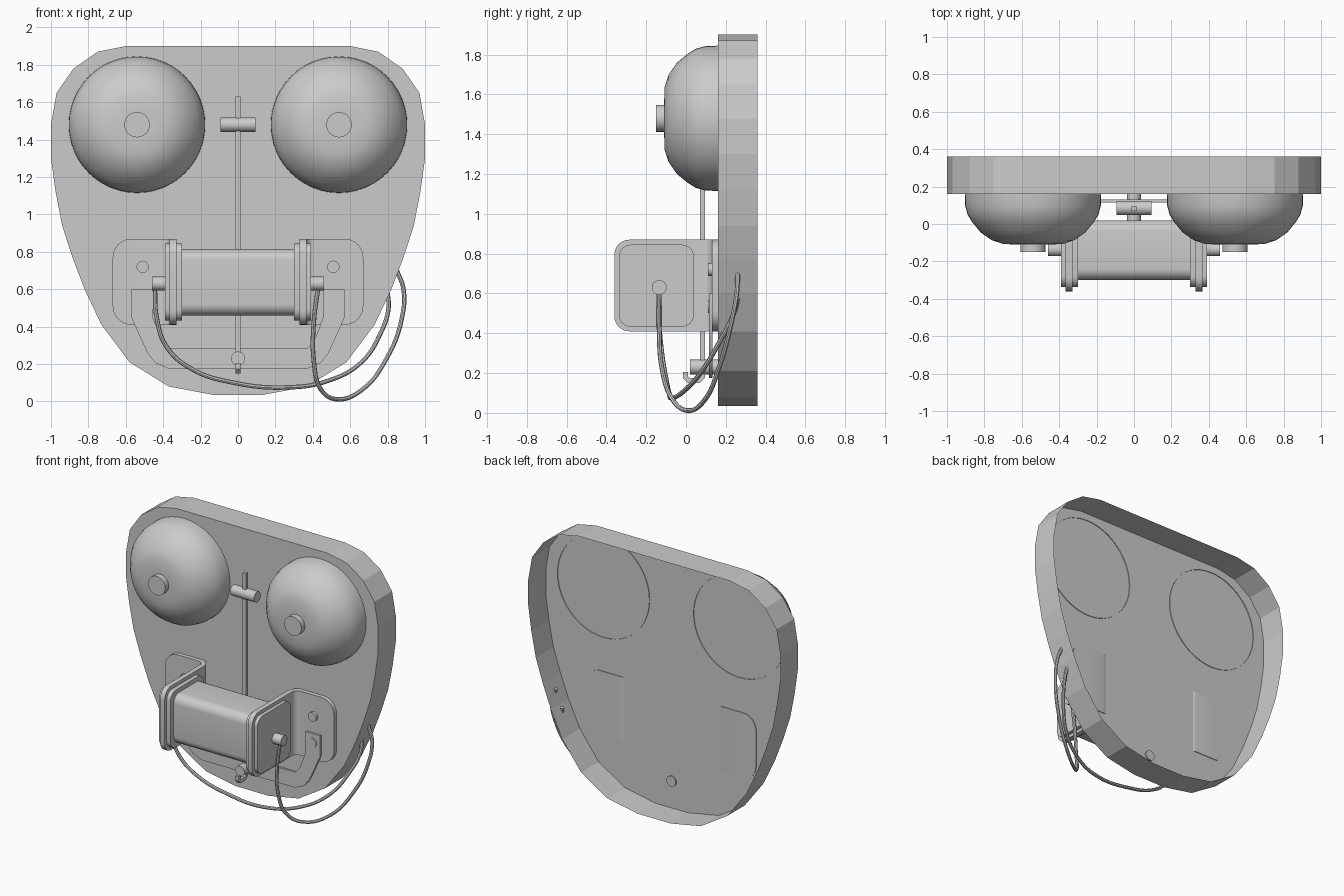
import bpy, bmesh
from math import sin, cos, pi, sqrt, radians

if "Cube" in bpy.data.objects:
    bpy.data.objects.remove(bpy.data.objects["Cube"])


def make(name, verts, faces, angle=30):
    me = bpy.data.meshes.new(name)
    me.from_pydata(verts, [], faces)
    bm = bmesh.new()
    bm.from_mesh(me)
    bmesh.ops.recalc_face_normals(bm, faces=bm.faces)
    bm.to_mesh(me)
    bm.free()
    ob = bpy.data.objects.new(name, me)
    bpy.context.collection.objects.link(ob)
    bpy.ops.object.select_all(action='DESELECT')
    ob.select_set(True)
    bpy.context.view_layer.objects.active = ob
    if angle:
        bpy.ops.object.shade_smooth_by_angle(angle=radians(angle))
    return ob


def prism(name, pts, axis, a, b, angle=30, caps=(True, True)):
    """Extrude a closed outline from a to b: (y, z) points along x, or (x, z) points along y."""
    n = len(pts)
    place = (lambda u, v, t: (t, u, v)) if axis == 'x' else (lambda u, v, t: (u, t, v))
    verts = [place(u, v, t) for t in (a, b) for u, v in pts]
    faces = [(i, (i + 1) % n, n + (i + 1) % n, n + i) for i in range(n)]
    if caps[0]:
        faces.append(tuple(range(n)))
    if caps[1]:
        faces.append(tuple(range(n, 2 * n)))
    return make(name, verts, faces, angle)


def circle(cu, cv, r, n=24):
    return [(cu + r * cos(2 * pi * i / n), cv + r * sin(2 * pi * i / n)) for i in range(n)]


def rounded(u0, u1, v0, v1, r, n=6):
    pts = []
    for k, (cu, cv) in enumerate([(u1 - r, v1 - r), (u0 + r, v1 - r), (u0 + r, v0 + r), (u1 - r, v0 + r)]):
        for i in range(n + 1):
            t = pi / 2 * (k + i / n)
            pts.append((cu + r * cos(t), cv + r * sin(t)))
    return pts


def mirrored(half):
    return half + [(-x, z) for x, z in reversed(half)]


def lathe_y(name, cx, cz, profile, n=48):
    """Revolve (radius, y) points around a y axis; the last point closes with a cap."""
    verts, faces = [], []
    for r, y in profile:
        verts += [(u, y, v) for u, v in circle(cx, cz, r, n)]
    for k in range(len(profile) - 1):
        for i in range(n):
            j = (i + 1) % n
            faces.append((k * n + i, k * n + j, k * n + n + j, k * n + n + i))
    faces.append(tuple(range(len(verts) - n, len(verts))))
    return make(name, verts, faces, 40)


def wire(name, pts):
    cu = bpy.data.curves.new(name, 'CURVE')
    cu.dimensions = '3D'
    cu.bevel_depth = 0.012
    cu.bevel_resolution = 2
    cu.resolution_u = 6
    cu.use_fill_caps = True
    sp = cu.splines.new('BEZIER')
    sp.bezier_points.add(len(pts) - 1)
    for bp, p in zip(sp.bezier_points, pts):
        bp.co = p
        bp.handle_left_type = bp.handle_right_type = 'AUTO'
    ob = bpy.data.objects.new(name, cu)
    bpy.context.collection.objects.link(ob)
    bpy.ops.object.select_all(action='DESELECT')
    ob.select_set(True)
    bpy.context.view_layer.objects.active = ob
    bpy.ops.object.convert(target='MESH')
    bpy.ops.object.shade_smooth_by_angle(angle=radians(40))


# Base: faceted thin shell, open at the back
base = mirrored([(0.60, 1.90), (0.75, 1.87), (0.88, 1.78), (0.97, 1.65), (1.0, 1.48), (1.0, 1.30),
                 (0.975, 1.12), (0.94, 0.94), (0.885, 0.77), (0.82, 0.60), (0.73, 0.41),
                 (0.58, 0.21), (0.37, 0.08), (0.13, 0.035)])
prism("base_shell", base, 'y', 0.16, 0.36, angle=0, caps=(True, False))


# Angle bracket: side plate, bend and flange as one bent strip with rounded ends
def bracket(name, s):
    x0, y0, y1, x1, bend = 0.3475, -0.36, 0.1475, 0.67, 0.06
    zc, half = 0.64, 0.23

    def drop(d, r):
        return half - r + sqrt(max(0, r * r - (r - d) ** 2)) if d < r else half
    steps = [1 - cos(pi / 2 * i / 6) for i in range(7)]
    cols = [(x0, y0 + 0.075 * t, drop(0.075 * t, 0.075)) for t in steps]
    cols += [(x0 + bend * (1 - cos(pi / 2 * i / 6)), y1 - bend + bend * sin(pi / 2 * i / 6), half)
             for i in range(7)]
    cols += [(x1 - 0.1 * t, y1, drop(0.1 * t, 0.1)) for t in reversed(steps)]
    verts = [(s * x, y, zc + e * h) for x, y, h in cols for e in (-1, 1)]
    faces = [(2 * i, 2 * i + 2, 2 * i + 3, 2 * i + 1) for i in range(len(cols) - 1)]
    ob = make(name, verts, faces)
    mod = ob.modifiers.new("thickness", 'SOLIDIFY')
    mod.thickness = 0.035
    mod.offset = 0
    bpy.ops.object.modifier_apply(modifier=mod.name)
    bpy.ops.object.shade_smooth_by_angle(angle=radians(30))


for side, s in (("left", -1), ("right", 1)):
    # Gong with its centre bolt
    lathe_y(side + "_bell", s * 0.54, 1.48,
            [(0.365, 0.165), (0.363, 0.10), (0.35, 0.05), (0.325, 0.01), (0.28, -0.045),
             (0.22, -0.087), (0.16, -0.107), (0.08, -0.11)])
    prism(side + "_bell_bolt", circle(s * 0.54, 1.48, 0.068), 'y', -0.15, -0.09)
    bracket(side + "_bracket", s)
    # Coil end plate, on both faces of the bracket, and the terminal
    prism(side + "_coil_end_plate", rounded(-0.337, 0.04, 0.433, 0.845, 0.06), 'x', s * 0.30, s * 0.39)
    prism(side + "_terminal", circle(-0.135, 0.63, 0.037), 'x', s * 0.38, s * 0.46)
    # Bracket screws
    for k, z in (("upper", 0.72), ("lower", 0.535)):
        prism(f"{side}_{k}_screw", circle(s * 0.51, z, 0.033, 16), 'y', 0.11, 0.14)

# Coil
prism("coil", rounded(-0.30, 0.02, 0.46, 0.815, 0.06), 'x', -0.31, 0.31)

# Lower strap between the brackets
strap = [(0.57, 0.60), (0.57, 0.45), (0.485, 0.26), (0.44, 0.205), (0.37, 0.175),
         (-0.37, 0.175), (-0.44, 0.205), (-0.485, 0.26), (-0.57, 0.45), (-0.57, 0.60),
         (-0.455, 0.60), (-0.455, 0.45), (-0.41, 0.33), (-0.37, 0.285),
         (0.37, 0.285), (0.41, 0.33), (0.455, 0.45), (0.455, 0.60)]
prism("lower_strap", strap, 'y', 0.115, 0.132)

# Clapper: hooked rod, pivot pin and hammer head
rod = [(0.095, 1.63), (0.095, 0.175), (0.07, 0.15), (0.01, 0.15), (-0.015, 0.175), (-0.015, 0.205),
       (0.01, 0.205), (0.01, 0.185), (0.02, 0.175), (0.06, 0.175), (0.07, 0.185), (0.07, 1.63)]
prism("clapper_rod", rod, 'x', -0.0125, 0.0125)
prism("clapper_pivot", circle(0, 0.23, 0.037), 'y', 0.02, 0.17)
prism("clapper_head", circle(0.085, 1.48, 0.038), 'x', -0.094, 0.094)

# Wires from the terminals into the right wall
wire("left_wire", [(-0.445, -0.135, 0.62), (-0.435, -0.135, 0.45), (-0.38, -0.12, 0.29), (-0.24, -0.10, 0.17),
                   (-0.02, -0.085, 0.10), (0.25, -0.07, 0.075), (0.48, -0.01, 0.11), (0.66, 0.08, 0.21),
                   (0.76, 0.17, 0.36), (0.805, 0.24, 0.50), (0.80, 0.26, 0.58)])
wire("right_wire", [(0.43, -0.135, 0.62), (0.405, -0.135, 0.42), (0.405, -0.12, 0.22), (0.44, -0.07, 0.07),
                    (0.52, 0.00, 0.013), (0.66, 0.09, 0.06), (0.80, 0.17, 0.24), (0.875, 0.225, 0.44),
                    (0.885, 0.255, 0.60), (0.85, 0.26, 0.70)])
